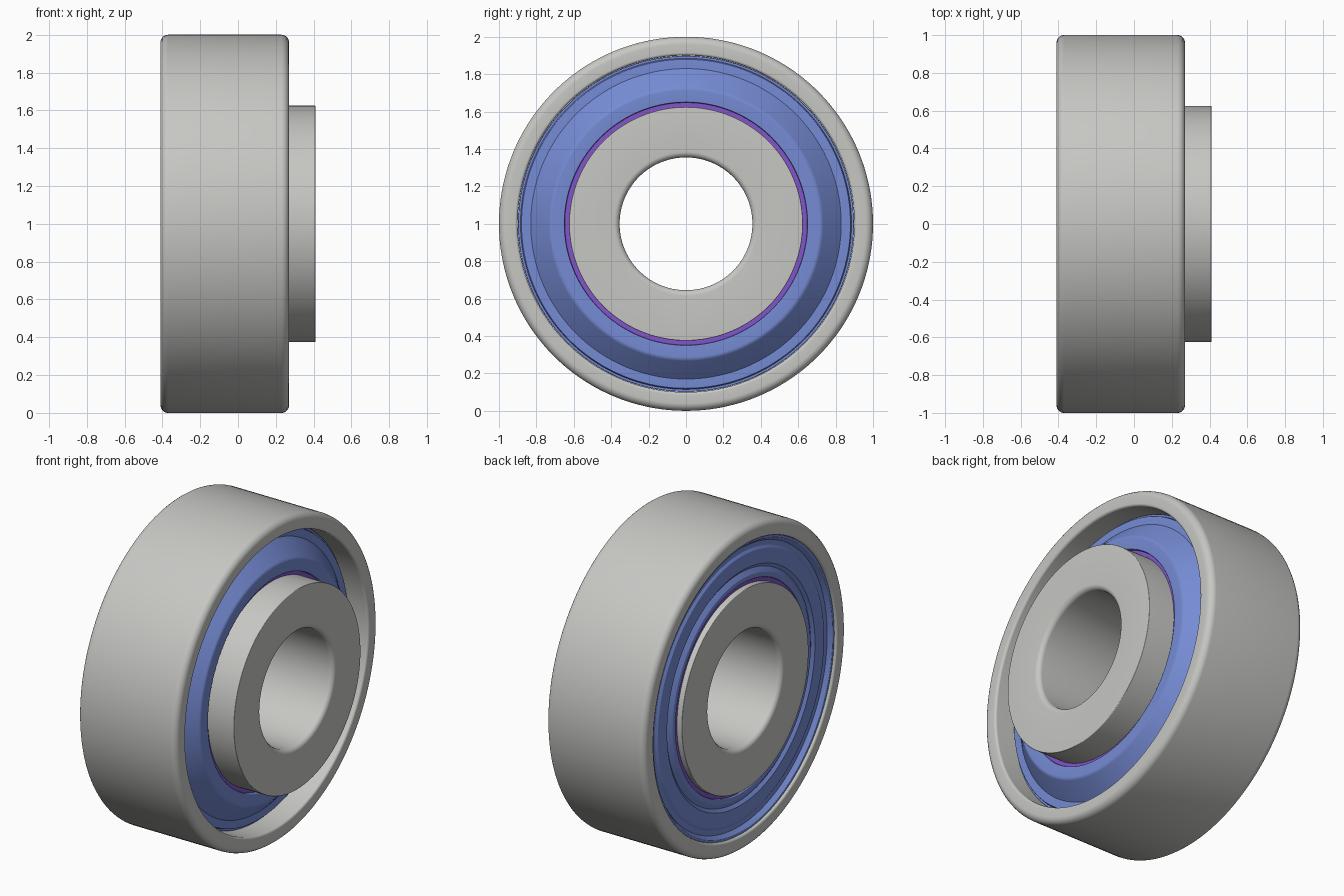
import bpy, bmesh, math
from mathutils import Vector, Matrix

cube = bpy.data.objects.get("Cube")
if cube:
    bpy.data.objects.remove(cube, do_unlink=True)

CENTRE = Vector((0, 0, 1))
STEPS = 144


def material(name, rgb):
    mat = bpy.data.materials.new(name)
    mat.use_nodes = True
    mat.diffuse_color = (*rgb, 1)
    mat.node_tree.nodes["Principled BSDF"].inputs["Base Color"].default_value = (*rgb, 1)
    return mat


steel = material("steel_grey", (0.57, 0.57, 0.55))
blue = material("seal_blue", (0.18, 0.26, 0.66))
purple = material("lip_purple", (0.22, 0.09, 0.60))


def rounded(profile, arc_steps=6):
    """Round each (x, radius, fillet) corner of a closed profile."""
    points = []
    for i, (x, r, fillet) in enumerate(profile):
        p = Vector((x, r))
        if not fillet:
            points.append(p)
            continue
        before = Vector(profile[i - 1][:2])
        after = Vector(profile[(i + 1) % len(profile)][:2])
        a = (before - p).normalized()
        b = (after - p).normalized()
        half = a.angle(b) / 2
        centre = p + (a + b).normalized() * fillet / math.sin(half)
        reach = fillet / math.tan(half)
        start, end = p + a * reach - centre, p + b * reach - centre
        for k in range(arc_steps + 1):
            direction = start.lerp(end, k / arc_steps).normalized()
            points.append(centre + direction * fillet)
    return points


def lathe(name, profile, mat):
    """Turn a closed profile about the x axis."""
    bm = bmesh.new()
    verts = [bm.verts.new((p.x, 0, p.y)) for p in rounded(profile)]
    edges = [bm.edges.new((verts[i - 1], v)) for i, v in enumerate(verts)]
    bmesh.ops.spin(bm, geom=verts + edges, cent=(0, 0, 0), axis=(1, 0, 0),
                   angle=math.tau, steps=STEPS, use_duplicate=False)
    bmesh.ops.remove_doubles(bm, verts=bm.verts, dist=0.0003)
    bmesh.ops.recalc_face_normals(bm, faces=bm.faces)
    bmesh.ops.transform(bm, matrix=Matrix.Translation(CENTRE), verts=bm.verts)
    mesh = bpy.data.meshes.new(name)
    bm.to_mesh(mesh)
    bm.free()
    mesh.materials.append(mat)
    obj = bpy.data.objects.new(name, mesh)
    bpy.context.collection.objects.link(obj)
    bpy.ops.object.select_all(action="DESELECT")
    obj.select_set(True)
    bpy.context.view_layer.objects.active = obj
    bpy.ops.object.shade_smooth_by_angle(angle=math.radians(30))
    return obj


# Outer ring with rounded rims
lathe("outer_ring", [(-0.41, 1, 0.04), (0.27, 1, 0.04),
                     (0.27, 0.9, 0.015), (-0.41, 0.9, 0.015)], steel)

# Inner ring, extended on one side, with a rounded bore
lathe("inner_ring", [(-0.41, 0.625, 0.004), (0.41, 0.625, 0.004),
                     (0.41, 0.355, 0.03), (-0.41, 0.355, 0.03)], steel)

# Deep conical seal on the extended side
lathe("conical_seal", [(0.09, 0.897, 0), (0.13, 0.897, 0), (0.13, 0.885, 0),
                       (0.15, 0.88, 0.004), (0.15, 0.83, 0),
                       (0.25, 0.725, 0.03), (0.25, 0.65, 0.006),
                       (0.2, 0.645, 0), (0.2, 0.7, 0), (0.09, 0.81, 0)], blue)

# Shallow seal on the flush side, with a raised outer edge and inner bead
lathe("flat_seal", [(-0.33, 0.899, 0), (-0.395, 0.899, 0), (-0.395, 0.885, 0.004),
                    (-0.37, 0.865, 0), (-0.37, 0.835, 0), (-0.38, 0.82, 0),
                    (-0.38, 0.73, 0), (-0.365, 0.71, 0),
                    (-0.385, 0.68, 0.008), (-0.385, 0.65, 0.005),
                    (-0.33, 0.645, 0)], blue)

# Thin contact lips between the seals and the inner ring
for name, inside, outside in (("conical_seal_lip", 0.19, 0.23),
                              ("flat_seal_lip", -0.33, -0.375)):
    lathe(name, [(inside, 0.62, 0), (outside, 0.62, 0),
                 (outside, 0.652, 0), (inside, 0.652, 0)], purple)
